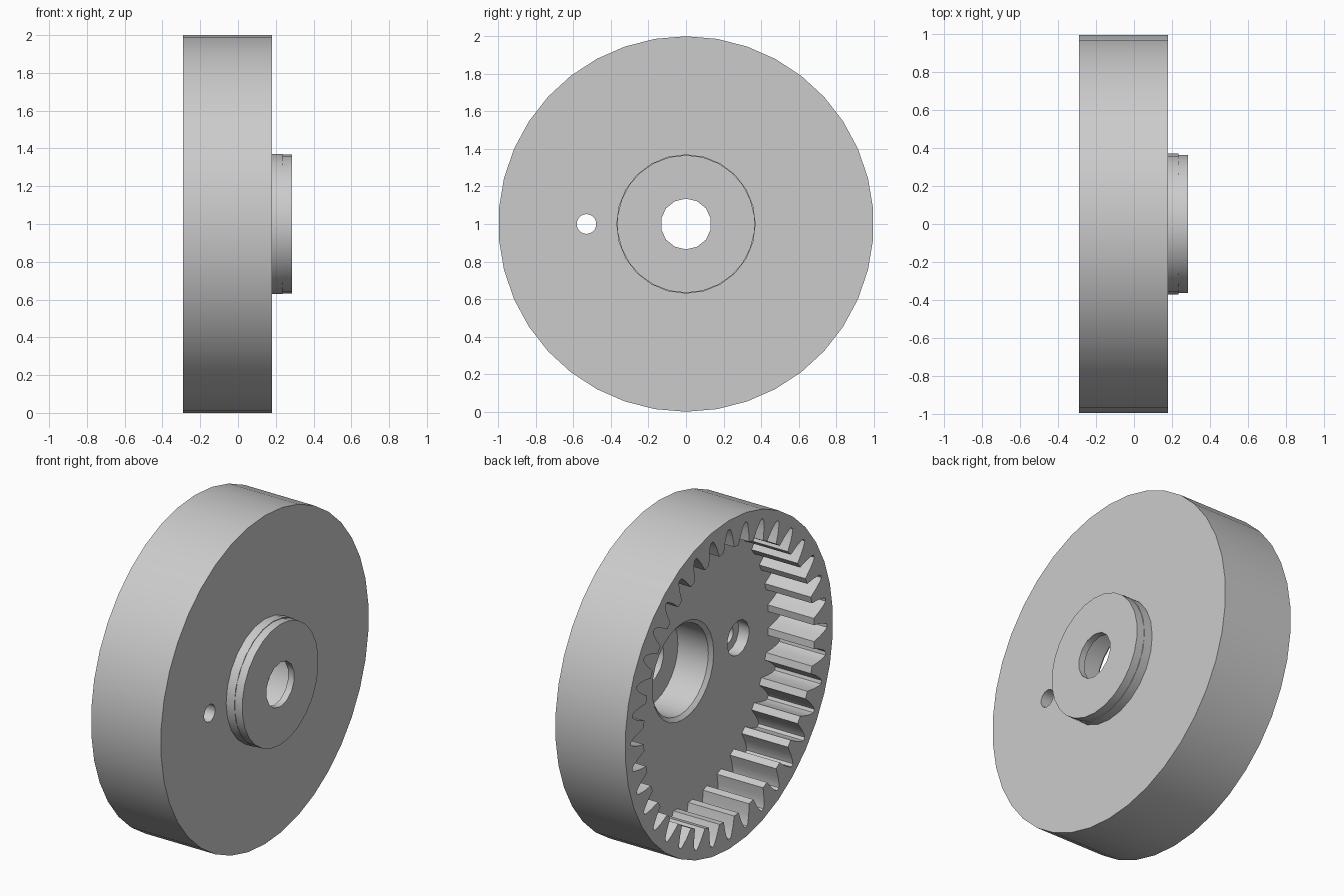
import bpy, bmesh
from math import sin, cos, pi, radians

if "Cube" in bpy.data.objects:
    bpy.data.objects.remove(bpy.data.objects["Cube"])

grey = bpy.data.materials.new("light grey metal")
grey.use_nodes = True
colour = (0.6, 0.6, 0.6, 1)
grey.diffuse_color = colour
grey.node_tree.nodes["Principled BSDF"].inputs["Base Color"].default_value = colour

AXIS = 1.0  # height of the wheel axis


def circle(r, n, y=0.0):
    """Polygon in the YZ plane with a corner at the top."""
    return [(y + r * sin(2 * pi * i / n), AXIS + r * cos(2 * pi * i / n)) for i in range(n)]


def loft(name, sections):
    """Closed solid through (x, outline) sections along the X axis."""
    bm = bmesh.new()
    loops = [[bm.verts.new((x, y, z)) for y, z in outline] for x, outline in sections]
    for a, b in zip(loops, loops[1:]):
        for i in range(len(a)):
            j = (i + 1) % len(a)
            bm.faces.new((a[i], a[j], b[j], b[i]))
    bm.faces.new(loops[0])
    bm.faces.new(loops[-1])
    bmesh.ops.recalc_face_normals(bm, faces=bm.faces)
    mesh = bpy.data.meshes.new(name)
    bm.to_mesh(mesh)
    bm.free()
    mesh.materials.append(grey)
    obj = bpy.data.objects.new(name, mesh)
    bpy.context.collection.objects.link(obj)
    return obj


def cylinder(name, x0, x1, r, n, y=0.0):
    return loft(name, [(x0, circle(r, n, y)), (x1, circle(r, n, y))])


def activate(obj):
    bpy.ops.object.select_all(action="DESELECT")
    obj.select_set(True)
    bpy.context.view_layer.objects.active = obj


def boolean(obj, other, operation="DIFFERENCE"):
    """Combine with another solid, which is then removed."""
    other.hide_render = True
    activate(obj)
    mod = obj.modifiers.new("boolean", "BOOLEAN")
    mod.operation = operation
    mod.solver = "EXACT"
    mod.object = other
    bpy.ops.object.modifier_apply(modifier=mod.name)
    bpy.data.objects.remove(other)


# Outline of the internal gear: one tooth space repeated around the rim
TEETH = 36
half_space = [(-3.5, 0.82), (-2.4, 0.88), (-1.3, 0.925), (-0.6, 0.942)]
space = half_space + [(-a, r) for a, r in reversed(half_space)]
gear_outline = []
for k in range(TEETH):
    for a, r in space:
        t = radians(a + 360 * k / TEETH)
        gear_outline.append((r * cos(t), AXIS + r * sin(t)))

OPEN, FLOOR, FACE, STEP, END = -0.29, 0.02, 0.18, 0.235, 0.285

# Wheel body with the stepped hub
body = cylinder("ring_gear_body", OPEN, FACE, 1.0, 38)
boolean(body, cylinder("hub_collar", FACE - 0.05, STEP, 0.371, 24), "UNION")
boolean(body, cylinder("hub_boss", FACE - 0.04, END, 0.367, 26), "UNION")

# Toothed recess on the open side
boolean(body, loft("tooth_cutter", [(OPEN - 0.1, gear_outline), (FLOOR, gear_outline)]))

# Bearing pocket with a chamfered mouth, then the through bore
boolean(body, loft("pocket_cutter", [
    (FLOOR - 0.1, circle(0.295, 28)), (FLOOR, circle(0.295, 28)),
    (FLOOR + 0.02, circle(0.272, 28)), (STEP + 0.01, circle(0.272, 28))]))
boolean(body, cylinder("bore_cutter", 0, END + 0.1, 0.135, 14))

# Offset screw hole with a counterbore
boolean(body, cylinder("screw_head_cutter", FLOOR - 0.1, 0.09, 0.105, 14, -0.53))
boolean(body, cylinder("screw_hole_cutter", 0, FACE + 0.1, 0.053, 14, -0.53))

activate(body)
bpy.ops.object.shade_smooth_by_angle(angle=radians(30))
